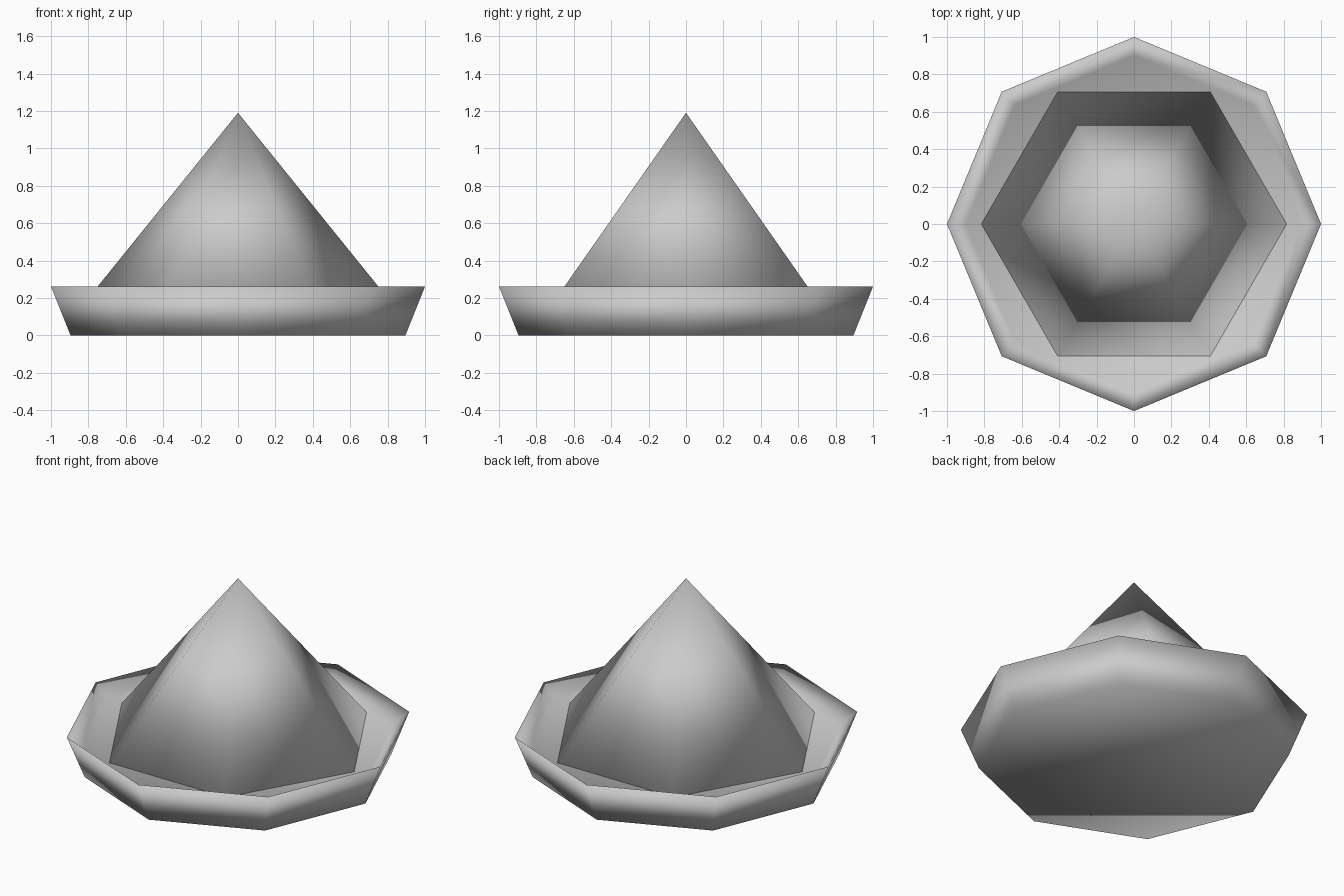
import bpy, bmesh, math

if "Cube" in bpy.data.objects:
    bpy.data.objects.remove(bpy.data.objects["Cube"])


def ring(bm, radius, z, sides):
    """Add one polygon ring of vertices with a corner on the x axis."""
    return [bm.verts.new((radius * math.cos(2 * math.pi * i / sides),
                          radius * math.sin(2 * math.pi * i / sides), z))
            for i in range(sides)]


def finish(bm, name):
    """Turn the bmesh into a fully smooth-shaded object."""
    bmesh.ops.recalc_face_normals(bm, faces=bm.faces)
    for f in bm.faces:
        f.smooth = True
    mesh = bpy.data.meshes.new(name)
    bm.to_mesh(mesh)
    bm.free()
    obj = bpy.data.objects.new(name, mesh)
    bpy.context.collection.objects.link(obj)
    return obj


# Eight-sided dish: flat underside, flared wall, sloped inner lip, flat floor
DISH_PROFILE = [(0.895, 0.0), (1.0, 0.262), (0.90, 0.18)]
bm = bmesh.new()
rings = [ring(bm, r, z, 8) for r, z in DISH_PROFILE]
for low, high in zip(rings, rings[1:]):
    for i in range(8):
        j = (i + 1) % 8
        bm.faces.new((low[i], low[j], high[j], high[i]))
bm.faces.new(rings[0])
bm.faces.new(rings[-1])
finish(bm, "dish")

# Six-sided cone standing on the dish floor
bm = bmesh.new()
base = ring(bm, 0.816, 0.18, 6)
tip = bm.verts.new((0, 0, 1.19))
for i in range(6):
    bm.faces.new((base[i], base[(i + 1) % 6], tip))
bm.faces.new(base)
finish(bm, "cone")
